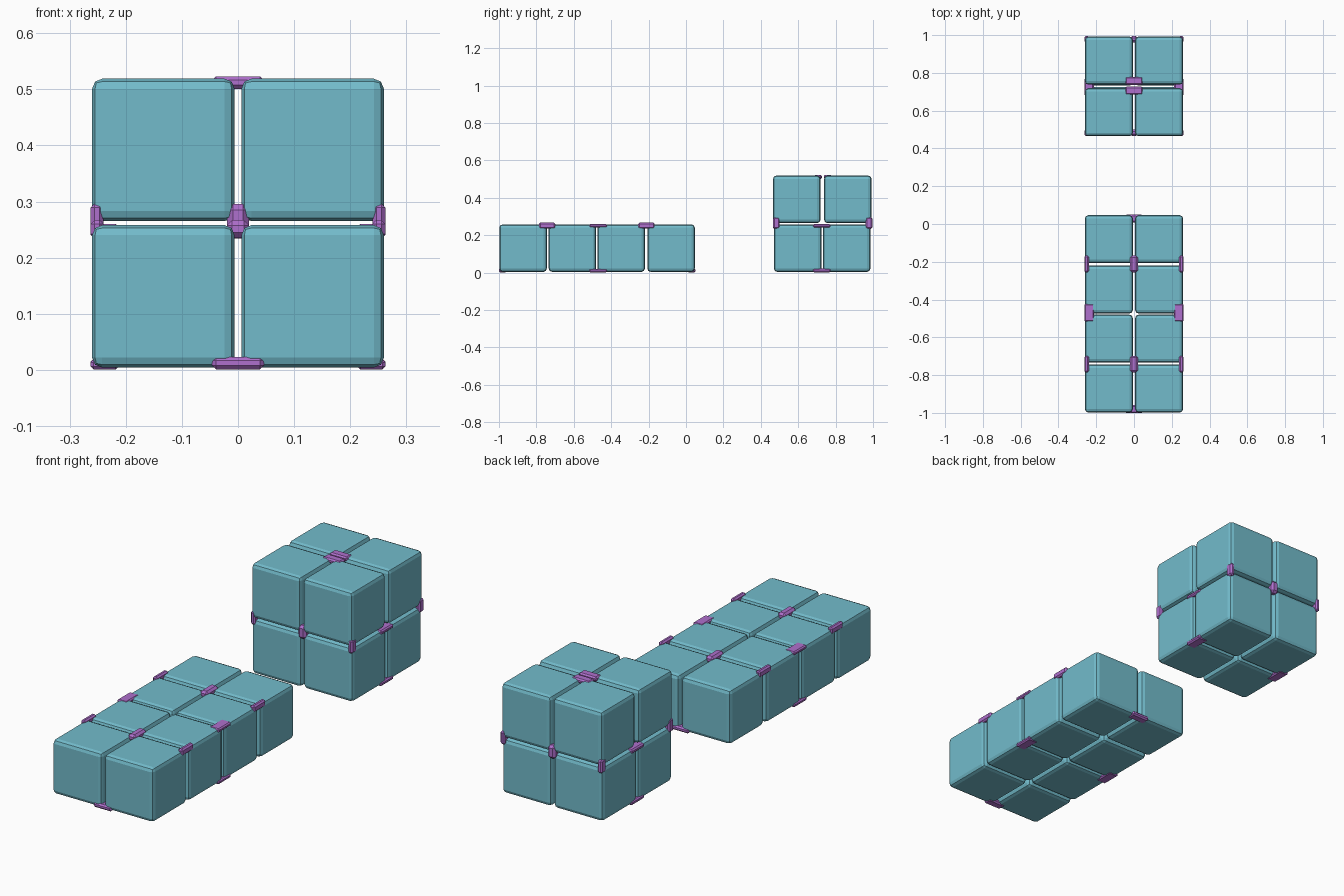
import bpy, bmesh

if "Cube" in bpy.data.objects:
    bpy.data.objects.remove(bpy.data.objects["Cube"])


def material(name, rgb):
    m = bpy.data.materials.new(name)
    m.diffuse_color = (*rgb, 1.0)
    m.use_nodes = True
    m.node_tree.nodes["Principled BSDF"].inputs["Base Color"].default_value = m.diffuse_color
    return m


TEAL = material("teal", (0.17, 0.50, 0.60))
PURPLE = material("purple", (0.43, 0.16, 0.61))


def block(name, lo, hi, bevel, segments, mat):
    """Box between two corners with bevelled edges."""
    bm = bmesh.new()
    bmesh.ops.create_cube(bm, size=1)
    for v in bm.verts:
        v.co = [(lo[i] + hi[i]) / 2 + v.co[i] * (hi[i] - lo[i]) for i in range(3)]
    bmesh.ops.bevel(bm, geom=bm.edges[:], offset=bevel, segments=segments,
                    profile=0.5, affect='EDGES')
    me = bpy.data.meshes.new(name)
    bm.to_mesh(me)
    bm.free()
    me.materials.append(mat)
    ob = bpy.data.objects.new(name, me)
    bpy.context.collection.objects.link(ob)


def hinge(name, centre, size):
    """Small clip with chamfered edges."""
    lo = [c - s / 2 for c, s in zip(centre, size)]
    hi = [c + s / 2 for c, s in zip(centre, size)]
    block(name, lo, hi, min(size) * 0.3, 1, PURPLE)


S = 0.254  # cube side


def cube(name, x_side, y, z):
    x = 0.006 if x_side > 0 else -0.006 - S
    block(name, (x, y, z), (x + S, y + S, z + S), 0.018, 2, TEAL)


# Unfolded toy: four rows of two cubes
for s in (-1, 1):
    for y in (-0.998, -0.734, -0.474, -0.207):
        cube("flat_cube", s, y, 0.004)

# Unfolded toy: clips across the top, near both ends
for y in (-0.742, -0.212):
    hinge("flat_centre_hinge", (0, y, 0.251), (0.04, 0.088, 0.032))
    for s in (-1, 1):
        hinge("flat_edge_hinge", (s * 0.251, y, 0.251), (0.023, 0.088, 0.032))

# Unfolded toy: middle clips on top and bottom edges
for s in (-1, 1):
    for z in (0.251, 0.010):
        hinge("flat_middle_hinge", (s * 0.2375, -0.47, z), (0.05, 0.094, 0.018))

# Unfolded toy: clips under both ends
for y in (-0.98, 0.029):
    hinge("flat_end_hinge", (0, y, 0.012), (0.092, 0.042, 0.022))

# Folded toy: two layers of four cubes
for s in (-1, 1):
    for y in (0.470, 0.732):
        cube("folded_lower_cube", s, y, 0.004)
    for y in (0.465, 0.738):
        cube("folded_upper_cube", s, y, 0.265)

# Folded toy: clips between the layers, front and back
for y in (0.483, 0.978):
    hinge("folded_centre_hinge", (0, y, 0.265), (0.04, 0.036, 0.062))
    for s in (-1, 1):
        hinge("folded_corner_hinge", (s * 0.251, y, 0.265), (0.023, 0.036, 0.062))

# Folded toy: side clips on the lower layer
for s in (-1, 1):
    for z in (0.250, 0.011):
        hinge("folded_side_hinge", (s * 0.2375, 0.726, z), (0.05, 0.094, 0.020))

# Folded toy: twin clips on the top centre
for y in (0.706, 0.758):
    hinge("folded_top_hinge", (0, y, 0.512), (0.092, 0.042, 0.022))
